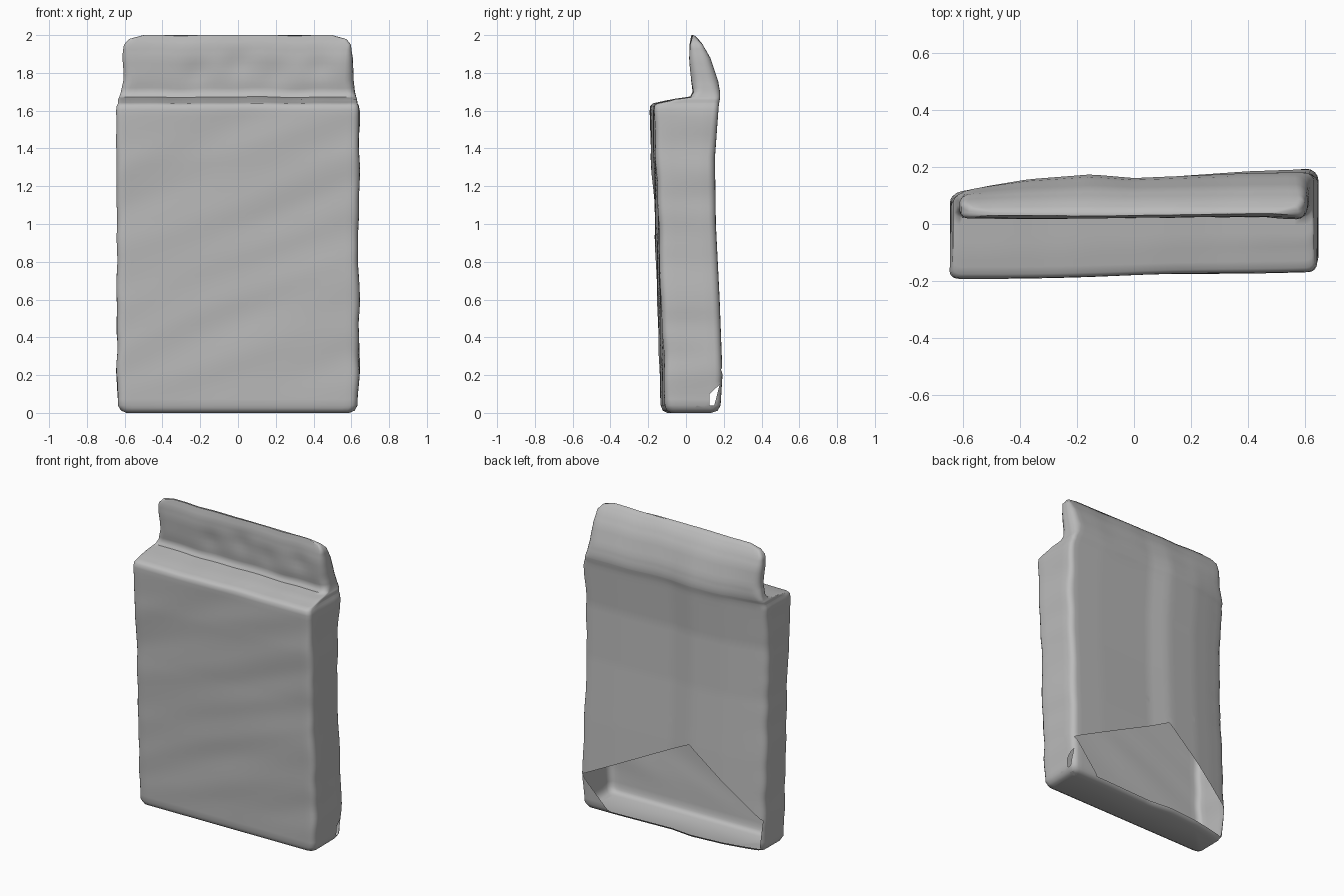
import bpy, bmesh, math
from mathutils import Vector, noise

cube = bpy.data.objects.get("Cube")
if cube:
    bpy.data.objects.remove(cube)

# Packet outline: height, half width, front y, back y, corner radius
KEYS = [
    (0.00, .59, -.085, .13, .03), (0.012, .62, -.11, .165, .04), (0.04, .638, -.12, .18, .04),
    (0.20, .642, -.125, .19, .04), (0.60, .64, -.14, .175, .04), (1.00, .638, -.152, .155, .04),
    (1.35, .642, -.17, .15, .04), (1.60, .642, -.176, .168, .03), (1.625, .638, -.174, .17, .03),
    (1.638, .632, -.16, .172, .03), (1.66, .63, -.06, .176, .03), (1.672, .625, .025, .178, .03),
    (1.70, .618, .04, .178, .04), (1.76, .61, .03, .168, .05), (1.88, .61, .018, .128, .04),
    (1.95, .60, .02, .088, .02), (1.98, .575, .026, .062, .015), (2.00, .50, .03, .042, .005),
]
# How far the back sheet sinks across the width
BACK = [(-.65, -.085), (-.5, -.05), (-.37, -.025), (-.15, -.005), (0, -.02), (.4, 0), (.65, .004)]


def lerp_table(table, x):
    for (x0, y0), (x1, y1) in zip(table, table[1:]):
        if x <= x1:
            t = max(0, (x - x0) / (x1 - x0))
            return y0 + (y1 - y0) * t
    return table[-1][1]


def rows():
    """Subdivide the key sections evenly along their length."""
    for a, b in zip(KEYS, KEYS[1:]):
        n = max(1, math.ceil((abs(b[0] - a[0]) + abs(b[2] - a[2])) / .035))
        for i in range(n):
            yield [p + (q - p) * i / n for p, q in zip(a, b)]
    yield KEYS[-1]


def ring(w, f, b, r):
    """Rounded rectangle with evenly divided sides."""
    r = min(r, (b - f) * .45)
    corners = [(w - r, f + r, -90), (w - r, b - r, 0), (r - w, b - r, 90), (r - w, f + r, 180)]
    pts = []
    for k, (cx, cy, start) in enumerate(corners):
        for i in range(5):
            a = math.radians(start + 22.5 * i)
            pts.append(Vector((cx + r * math.cos(a), cy + r * math.sin(a))))
        nx, ny, s = corners[(k + 1) % 4]
        a = math.radians(s)
        end = Vector((nx + r * math.cos(a), ny + r * math.sin(a)))
        last, n = pts[-1], (5, 36)[k % 2]
        pts += [last.lerp(end, i / n) for i in range(1, n)]
    return pts


def crumple(x, y, z, f, b):
    """Slant, sag and wrinkle the sheet."""
    t = (y - f) / (b - f)
    fade = min(1, max(0, (2 - z) / .35))
    y += t * lerp_table(BACK, x) * fade
    if z < 1.66:
        y += (1 - t) * (.018 * x - .003)
    wrinkle = noise.noise((x * 1.3, 3, (z - .35 * x) * 5))
    y += (1 - t) * .009 * wrinkle * min(1, z * 5)
    if z > 1.7:
        for dx, dz, depth in ((0, 1.85, .012), (-.22, 1.8, .01), (.43, 1.83, .012), (.2, 1.79, .008)):
            y += (1 - t) * depth * math.exp(-((x - dx) ** 2 + (z - dz) ** 2) / .004)
    edge = abs(x) / .64
    x += .009 * edge ** 6 * noise.noise((x * 2, y * 2, z * 7))
    if 1.6 < z:
        z += .008 * noise.noise((x * 5, 7, 1)) * min(1, (z - 1.6) * 10)
    return Vector((x, y, min(z, 2)))


# Lofted packet shell
bm = bmesh.new()
loops = [[bm.verts.new(crumple(p.x, p.y, z, f, b)) for p in ring(w, f, b, r)]
         for z, w, f, b, r in rows()]
for lo, hi in zip(loops, loops[1:]):
    for i in range(len(lo)):
        j = (i + 1) % len(lo)
        bm.faces.new((lo[i], lo[j], hi[j], hi[i]))
bm.faces.new(loops[0][::-1])
bm.faces.new(loops[-1])
bm.normal_update()


def cut_opening(axis, corners, region):
    """Cut a convex outline, drawn in a plane across the axis, out of a region of faces."""
    def flat(v):
        return Vector((v.x, v.z)) if axis == 1 else Vector((v.y, v.z))
    lines = []
    mid = sum((Vector(c) for c in corners), Vector((0, 0))) / len(corners)
    for a, b in zip(corners, corners[1:] + corners[:1]):
        a, b = Vector(a), Vector(b)
        n = Vector((b.y - a.y, a.x - b.x)).normalized()
        lines.append((a, n if n.dot(mid - a) > 0 else -n))
    for a, n in lines:
        faces = [f for f in bm.faces if region(f)]
        geom = set(faces)
        for f in faces:
            geom.update(f.edges, f.verts)
        co, no = ((a.x, 0, a.y), (n.x, 0, n.y)) if axis == 1 else ((0, a.x, a.y), (0, n.x, n.y))
        bmesh.ops.bisect_plane(bm, geom=list(geom), plane_co=co, plane_no=no, dist=1e-5)
        bm.normal_update()
    gone = [f for f in bm.faces if region(f) and
            all(n.dot(flat(f.calc_center_median()) - a) > 0 for a, n in lines)]
    bmesh.ops.delete(bm, geom=gone, context='FACES')


# Torn opening low on the back, and a small one on the side
cut_opening(1, [(.63, .23), (-.14, .62), (-.635, .22), (-.61, .025), (.44, .025)],
            lambda f: f.normal.y > .3 and f.calc_center_median().z < .75)
cut_opening(0, [(.125, .04), (.125, .1), (.178, .15), (.15, .04)],
            lambda f: f.normal.x > .15 and f.calc_center_median().x > .55
            and f.calc_center_median().z < .25)

mesh = bpy.data.meshes.new("packet")
bm.to_mesh(mesh)
bm.free()
packet = bpy.data.objects.new("packet", mesh)
bpy.context.collection.objects.link(packet)

# Plain grey sheet
grey = bpy.data.materials.new("plain grey")
grey.use_nodes = True
colour = (.5, .5, .5, 1)
grey.diffuse_color = colour
grey.node_tree.nodes["Principled BSDF"].inputs["Base Color"].default_value = colour
mesh.materials.append(grey)

bpy.ops.object.select_all(action='DESELECT')
packet.select_set(True)
bpy.context.view_layer.objects.active = packet
bpy.ops.object.shade_smooth_by_angle(angle=math.radians(50))
